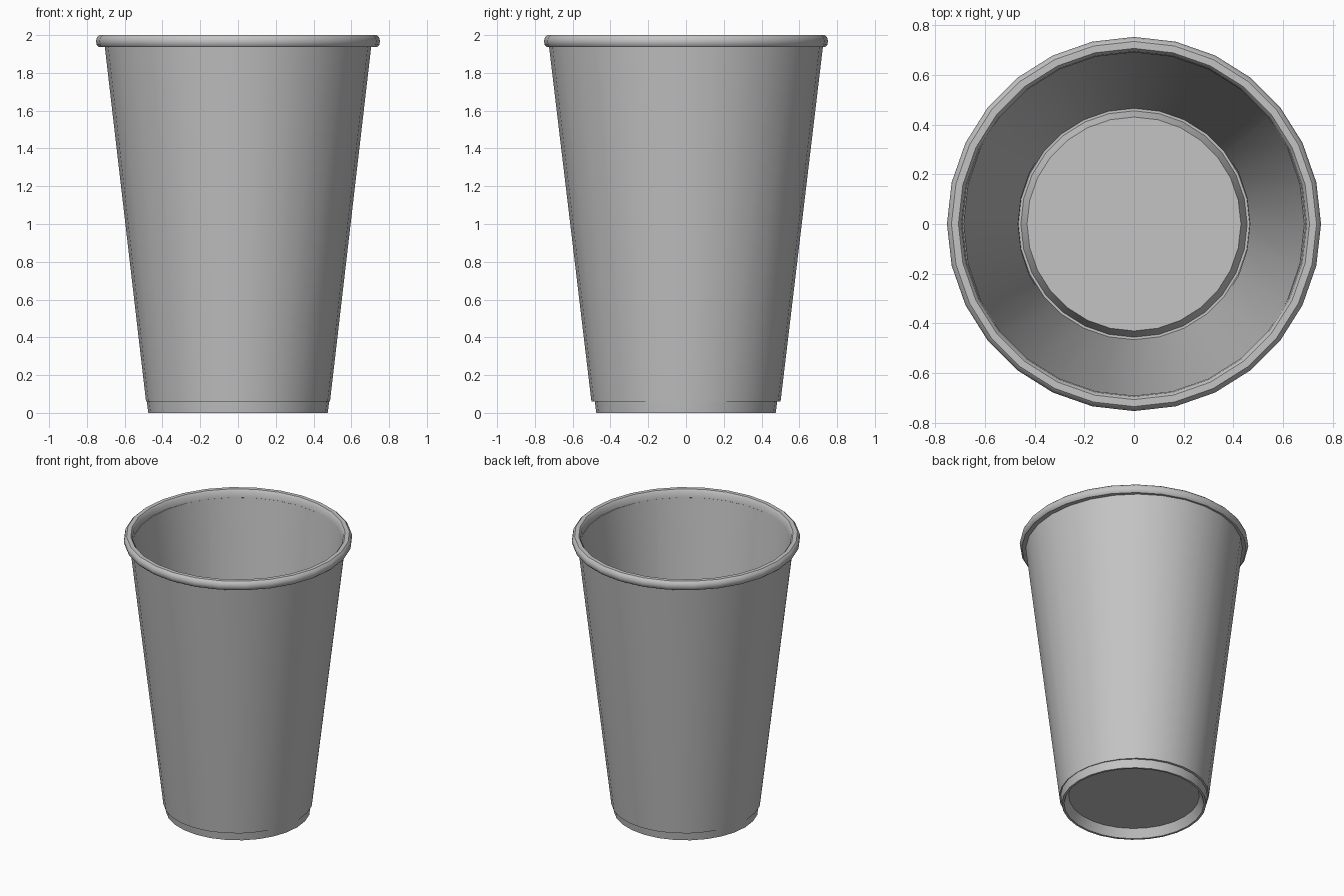
import bpy
import bmesh
import math

cube = bpy.data.objects.get("Cube")
if cube:
    bpy.data.objects.remove(cube, do_unlink=True)

SIDES = 28

# Single plain grey for the whole cup
grey = bpy.data.materials.new("light_grey")
colour = (0.55, 0.55, 0.55, 1.0)
grey.diffuse_color = colour
grey.use_nodes = True
grey.node_tree.nodes["Principled BSDF"].inputs["Base Color"].default_value = colour


def lathe(name, profile, y_scale=1.0, closed=False):
    """Revolve (radius, height) points around z; radius 0 becomes a pole."""
    bm = bmesh.new()
    rings = []
    for r, z in profile:
        if r == 0:
            rings.append([bm.verts.new((0, 0, z))] * SIDES)
        else:
            angles = [2 * math.pi * i / SIDES for i in range(SIDES)]
            rings.append([bm.verts.new((r * math.cos(a), r * y_scale * math.sin(a), z))
                          for a in angles])
    pairs = list(zip(rings, rings[1:]))
    if closed:
        pairs.append((rings[-1], rings[0]))
    for lower, upper in pairs:
        for i in range(SIDES):
            j = (i + 1) % SIDES
            corners = [lower[i], lower[j], upper[j], upper[i]]
            bm.faces.new(list(dict.fromkeys(corners)))
    bmesh.ops.recalc_face_normals(bm, faces=bm.faces)
    mesh = bpy.data.meshes.new(name)
    bm.to_mesh(mesh)
    bm.free()
    mesh.materials.append(grey)
    obj = bpy.data.objects.new(name, mesh)
    bpy.context.collection.objects.link(obj)
    bpy.ops.object.select_all(action='DESELECT')
    obj.select_set(True)
    bpy.context.view_layer.objects.active = obj
    bpy.ops.object.shade_smooth_by_angle(angle=math.radians(35))
    return obj


# Inner cup: recessed underside, thin foot, wall, and raised floor with a shoulder
lathe("cup_body", [
    (0, 0.06), (0.43, 0.06), (0.46, 0.0), (0.475, 0.0), (0.483, 0.06),
    (0.702, 1.95), (0.692, 1.95),
    (0.465, 0.015), (0.455, 0.015), (0.43, 0.075), (0, 0.075),
])

# Outer sleeve, slightly oval, stopping above the foot
lathe("outer_sleeve", [
    (0.466, 0.06), (0.487, 0.06), (0.706, 1.945), (0.685, 1.945),
], y_scale=1.028, closed=True)

# Rolled lip
lathe("rolled_rim", [
    (0.690, 1.945), (0.694, 1.985), (0.706, 2.0), (0.734, 2.0), (0.747, 1.988),
    (0.752, 1.968), (0.748, 1.948), (0.738, 1.937), (0.700, 1.937),
], closed=True)
